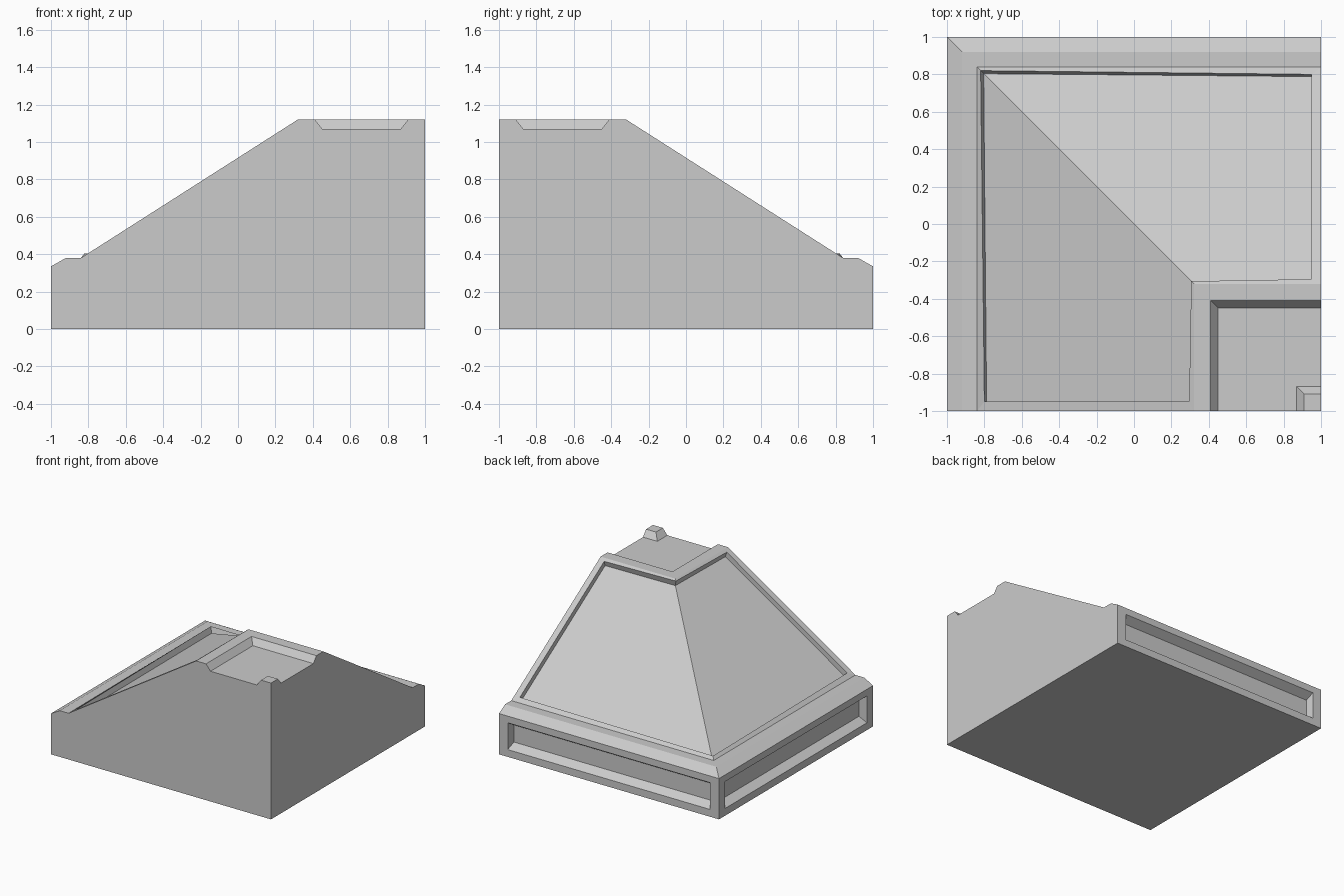
import bpy
import bmesh
from mathutils import Vector

cube = bpy.data.objects.get("Cube")
if cube:
    bpy.data.objects.remove(cube)

stone = bpy.data.materials.new("light_grey_stone")
stone.use_nodes = True
GREY = (0.6, 0.6, 0.6, 1)
stone.diffuse_color = GREY
stone.node_tree.nodes["Principled BSDF"].inputs["Base Color"].default_value = GREY

bm = bmesh.new()


def face(points):
    """Add a face and its twin mirrored across the hip plane x = -y."""
    bm.faces.new([bm.verts.new(p) for p in points])
    bm.faces.new([bm.verts.new((-p[1], -p[0], p[2])) for p in reversed(points)])


def cut_end(x, z):
    return Vector((x, -1, z))


def hip(x, z):
    return Vector((x, -x, z))


def strip(a, b):
    """Plain band between two profile points, from the cut side to the hip."""
    face([cut_end(*a), hip(*a), hip(*b), cut_end(*b)])


def ring(outer, inner, skip=()):
    """Band of quads joining two four-sided loops."""
    for i in range(4):
        if i not in skip:
            j = (i + 1) % 4
            face([outer[i], outer[j], inner[j], inner[i]])


# Profile from the base edge to the raised centre
FOOT, EAVE = (-1, 0), (-1, 0.335)
LEDGE_OUT, LEDGE_IN = (-0.92, 0.38), (-0.84, 0.38)
RIDGE, CURB = (0.32, 1.12), (0.41, 1.12)
TRAY_OUT, TRAY_IN = (0.45, 1.07), (0.87, 1.07)
KNOB = (0.91, 1.12)
profile = [FOOT, EAVE, LEDGE_OUT, LEDGE_IN, RIDGE, CURB, TRAY_OUT, TRAY_IN, KNOB]

# Base side with a long recess with sloping walls
side = [cut_end(*FOOT), hip(*FOOT), hip(*EAVE), cut_end(*EAVE)]
opening = [Vector((-1, y, z)) for y, z in
           ((-0.92, 0.06), (0.92, 0.06), (0.92, 0.28), (-0.92, 0.28))]
recess = [Vector((-0.935, y, z)) for y, z in
          ((-0.91, 0.1), (0.91, 0.1), (0.91, 0.24), (-0.91, 0.24))]
ring(side, opening)
ring(opening, recess)
face(recess)

# Chamfer and ledge
strip(EAVE, LEDGE_OUT)
strip(LEDGE_OUT, LEDGE_IN)

# Sloping side with a sunken panel that runs on across the hip
slope = [cut_end(*LEDGE_IN), hip(*LEDGE_IN), hip(*RIDGE), cut_end(*RIDGE)]
rim = [Vector((-0.8, -0.95, 0.405)), hip(-0.82, 0.405),
       hip(0.306, 1.11), Vector((0.295, -0.95, 1.104))]
hip_drop, end_drop = Vector((0.016, -0.016, -0.048)), Vector((0.012, 0, -0.04))
panel = [rim[0] + end_drop, rim[1] + hip_drop, rim[2] + hip_drop, rim[3] + end_drop]
ring(slope, rim, skip=(1,))
ring(rim, panel, skip=(1,))
face(panel)

# Curb, tray and centre knob
for a, b in zip(profile[4:], profile[5:]):
    strip(a, b)
face([cut_end(*KNOB), hip(*KNOB), Vector((1, -1, KNOB[1]))])

# Flat cut side and underside
face([cut_end(*p) for p in profile] + [Vector((1, -1, KNOB[1])), Vector((1, -1, 0))])
face([cut_end(*FOOT), Vector((1, -1, 0)), hip(*FOOT)])

bmesh.ops.remove_doubles(bm, verts=bm.verts, dist=0.0005)
bmesh.ops.recalc_face_normals(bm, faces=bm.faces)

mesh = bpy.data.meshes.new("pyramid_quarter")
bm.to_mesh(mesh)
bm.free()
mesh.materials.append(stone)
block = bpy.data.objects.new("pyramid_quarter", mesh)
bpy.context.collection.objects.link(block)
